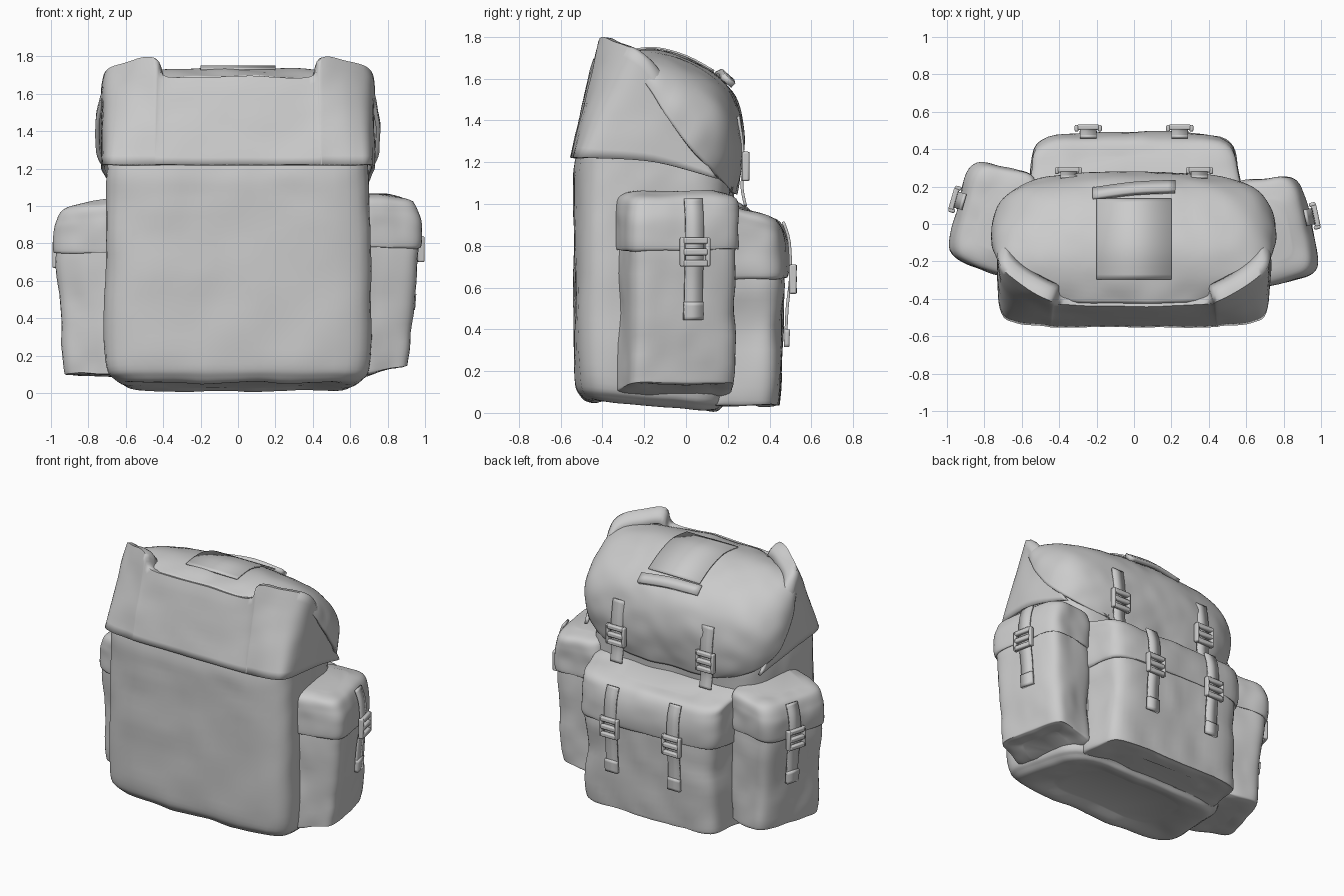
import bpy, bmesh
from math import cos, sin, pi, radians
from mathutils import Vector, Matrix, noise

if "Cube" in bpy.data.objects:
    bpy.data.objects.remove(bpy.data.objects["Cube"])


def finish(name, bm, angle=40, thick=0, bevel=0, wrinkle=0.0):
    """Turn a bmesh into a smooth-shaded object, with optional fabric wrinkles."""
    bmesh.ops.recalc_face_normals(bm, faces=bm.faces)
    if wrinkle:
        bm.normal_update()
        for v, n in [(v, v.normal.copy()) for v in bm.verts]:
            c = v.co
            v.co = c + n * wrinkle * (noise.noise(c * 4) + 0.4 * noise.noise(c * 9))
    me = bpy.data.meshes.new(name)
    bm.to_mesh(me)
    bm.free()
    ob = bpy.data.objects.new(name, me)
    bpy.context.collection.objects.link(ob)
    bpy.ops.object.select_all(action='DESELECT')
    ob.select_set(True)
    bpy.context.view_layer.objects.active = ob
    bpy.ops.object.shade_smooth_by_angle(angle=radians(angle))
    if thick:
        m = ob.modifiers.new("thickness", 'SOLIDIFY')
        m.thickness, m.offset = thick, 0
    if bevel:
        m = ob.modifiers.new("bevel", 'BEVEL')
        m.width, m.segments = bevel, 2
    return ob


def spline(rows, k):
    """Catmull-Rom interpolation of rows of numbers."""
    out = []
    for i in range(len(rows) - 1):
        a, b, c, d = (rows[max(i - 1, 0)], rows[i], rows[i + 1],
                      rows[min(i + 2, len(rows) - 1)])
        for s in range(k):
            t = s / k
            out.append([q + 0.5 * t * (r - p + t * (2 * p - 5 * q + 4 * r - w
                        + t * (3 * (q - r) + w - p))) for p, q, r, w in zip(a, b, c, d)])
    return out + [list(rows[-1])]


def skin(bm, rows, closed):
    vs = [[bm.verts.new(p) for p in r] for r in rows]
    n = len(vs[0])
    for a, b in zip(vs, vs[1:]):
        for j in range(n if closed else n - 1):
            k = (j + 1) % n
            bm.faces.new((a[j], a[k], b[k], b[j]))
    return vs


def loft(name, rings, n=6, taper=1.0, M=Matrix(), wrinkle=0.016):
    """Rounded-box rings (z at inner y, z at outer y, half width, y0, y1)."""
    rows = []
    for zf, zb, hx, y0, y1 in spline(rings, 6):
        row = []
        for i in range(80):
            c, s = cos(2 * pi * i / 80), sin(2 * pi * i / 80)
            r = (abs(c) ** n + abs(s) ** n) ** (-1 / n)
            f = (s * r + 1) / 2
            row.append(M @ Vector((hx * c * r * (1 + (taper - 1) * f),
                                   y0 + (y1 - y0) * f, zf + (zb - zf) * f)))
        rows.append(row)
    bm = bmesh.new()
    vs = skin(bm, rows, True)
    bm.faces.new(vs[0])
    bm.faces.new(vs[-1])
    return finish(name, bm, 50, wrinkle=wrinkle)


def tape(name, pts, wdir, width, thick=0.014, M=Matrix()):
    """Flat webbing along a path."""
    w = Vector(wdir).normalized() * width / 2
    bm = bmesh.new()
    skin(bm, [[M @ (Vector(p) - w), M @ (Vector(p) + w)] for p in spline(pts, 4)], False)
    return finish(name, bm, thick=thick)


def buckle(name, x, y, z, M=Matrix()):
    """Ladder buckle: two side bars and three cross bars."""
    bm = bmesh.new()
    bars = [(sx * 0.062, 0, 0, 0.022, 0.036, 0.14) for sx in (-1, 1)]
    bars += [(0, 0.005, dz, 0.12, 0.03, 0.032) for dz in (-0.054, 0.0, 0.054)]
    for bx, by, bz, sx, sy, sz in bars:
        bmesh.ops.create_cube(bm, size=1, matrix=M @ Matrix.Translation(
            (x + bx, y + by, z + bz)) @ Matrix.Diagonal((sx, sy, sz, 1)))
    return finish(name, bm, 30, bevel=0.008)


def pocket(name, loc, rot, hw, z0, zi, zo, zf, strap_xs, taper, slim, lift):
    """Pouch, overlapping flap, straps and buckles; local +y points outward."""
    M = Matrix.Translation(loc) @ Matrix.Rotation(radians(rot), 4, 'Z')
    d = 0.17
    loft(name, [(z0, z0 + lift, hw * .55, -.12, d - .1 - slim),
                (z0, z0 + lift, hw * .93, -.2, d - .02 - slim),
                (z0 + .05, z0 + .04 + lift, hw, -.2, d - slim),
                (.42, .42, hw * .97, -.2, d - slim * .5),
                (zf, zf, hw * .98, -.2, d), (zi - .06, zo - .06, hw * .93, -.2, d - .02)],
         6, taper, M)
    loft(name + "_flap", [(zf + .03, zf + .03, hw - .02, -.19, d - .02),
                          (zf, zf, hw + .01, -.2, d + .014),
                          (zf + .1, zf + .1, hw + .018, -.2, d + .02),
                          (zi - .09, zo - .09, hw + .015, -.2, d + .008),
                          (zi - .02, zo - .02, hw - .01, -.19, d - .03),
                          (zi, zo + .01, hw * .6, -.16, d - .11)], 5, taper, M)
    for i, x in enumerate(strap_xs):
        tag = f"{name}_{i + 1}"
        tape(tag + "_strap", [(x, d - .005, zo - .025), (x, d + .024, zo - .12),
                              (x, d + .03, zf), (x, d + .018 - slim * .2, zf - .15),
                              (x, d + .014 - slim * .4, zf - .33)], (1, 0, 0), 0.088, M=M)
        tape(tag + "_strap_end", [(x, d + .022 - slim * .3, zf - .25),
                                  (x, d + .02 - slim * .4, zf - .335)],
             (1, 0, 0), 0.094, 0.024, M)
        buckle(tag + "_buckle", x, d + .042, zf - .01, M)


# Main sack
loft("main_body", [(.08, .03, .42, -.36, .06), (.055, .01, .60, -.44, .13),
                   (.085, .03, .69, -.50, .17), (.19, .12, .735, -.53, .2),
                   (.6, .6, .74, -.535, .2), (1.0, 1.0, .735, -.535, .22),
                   (1.2, 1.15, .725, -.53, .22), (1.4, 1.3, .71, -.475, .14),
                   (1.55, 1.42, .67, -.41, .04), (1.6, 1.5, .45, -.35, -.03)],
     5.5, 0.86, wrinkle=0.011)

# Front panel above the seam, wrapping to the lid edge, with raised corner folds
low = [(0, -.545, 1.22), (.40, -.542, 1.22), (.46, -.54, 1.22), (.63, -.52, 1.22),
       (.705, -.45, 1.22), (.72, -.15, 1.2), (.68, .15, 1.12)]
high = [(0, -.435, 1.685), (.38, -.425, 1.685), (.45, -.405, 1.785), (.58, -.335, 1.765),
        (.69, -.25, 1.73), (.72, -.18, 1.65), (.725, -.1, 1.47)]


def whole(half):
    return [Vector(p) for p in spline([(-x, y, z) for x, y, z in half[:0:-1]] + half, 6)]


lo, hi = whole(low), whole(high)
rows = [[a.lerp(b, i / 12) for a, b in zip(lo, hi)] for i in range(13)]
rows += [[Vector((p.x * (1 - .06 * t), p.y + .08 * t, p.z - .07 * t * t)) for p in hi]
         for t in (.3, .65, 1)]
bm = bmesh.new()
skin(bm, rows, False)
finish("front_upper_panel", bm, 80, thick=0.02, wrinkle=0.01)

# Domed lid: rows of (crest y, crest z, rim y, rim z, half width)
lid = [(-.42, 1.68, -.40, 1.64, .42), (-.3, 1.715, -.25, 1.64, .66),
       (-.15, 1.73, -.18, 1.56, .725), (0, 1.69, -.10, 1.43, .75),
       (.13, 1.62, 0, 1.29, .745), (.215, 1.53, .07, 1.21, .71),
       (.255, 1.41, .13, 1.15, .645), (.265, 1.28, .17, 1.11, .57),
       (.25, 1.15, .2, 1.08, .48), (.225, 1.05, .215, 1.065, .40)]
rows, n = [], 2.7
for py, pz, ry, rz, hx in spline(lid, 5):
    row = []
    for i in range(61):
        c, s = cos(pi * i / 60), max(sin(pi * i / 60), 0)
        r = (abs(c) ** n + s ** n) ** (-1 / n)
        h = s * r
        row.append((hx * c * r, ry + (py - ry) * h, rz + (pz - rz) * h))
    rows.append(row)
bm = bmesh.new()
skin(bm, rows, False)
finish("lid", bm, 60, thick=0.022, wrinkle=0.014)

# Lid top panel, carrying strip, closing straps
tape("lid_top_panel", [(0, p[0] + .004, p[1] + .016) for p in lid[1:5]], (1, 0, 0), .4, .01)
tape("lid_strip", [(-.22, .16, 1.6), (0, .19, 1.612), (.22, .2, 1.59)],
     (0, .75, -.66), .07, .03)
for side, x in (("left", -.35), ("right", .35)):
    tape(f"lid_{side}_strap", [(x, .25, 1.42), (x, .268, 1.3), (x, .275, 1.18),
                               (x, .268, 1.08), (x, .285, .99)], (1, 0, 0), .088)
    buckle(f"lid_{side}_buckle", x, .285, 1.18)

# Back and side pockets
pocket("back_pocket", (0, .3, 0), 0, .565, .04, 1.03, .94, .65, (-.245, .245), .9, .02, 0)
pocket("right_pocket", (.765, -.03, 0), -78, .285, .09, 1.06, 1.05, .78, (-.03,), .9, .05, .05)
pocket("left_pocket", (-.765, .035, 0), 74, .285, .09, 1.03, 1.0, .75, (.04,), .88, .05, .01)
